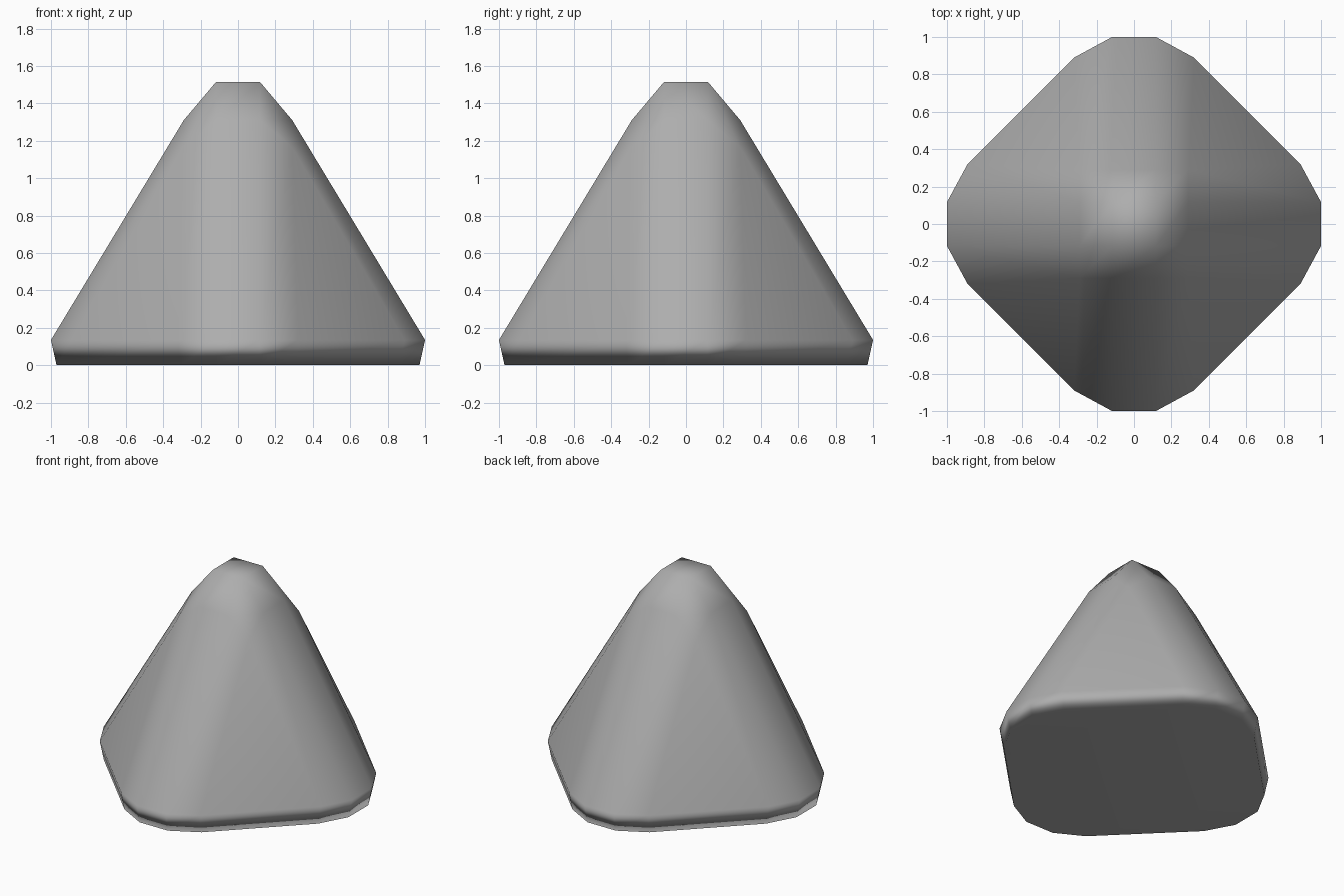
import bpy
import bmesh

cube = bpy.data.objects.get("Cube")
if cube:
    bpy.data.objects.remove(cube, do_unlink=True)

# Mid grey material
grey = bpy.data.materials.new("mid_grey")
grey.use_nodes = True
colour = (0.42, 0.42, 0.42, 1.0)
grey.diffuse_color = colour
grey.node_tree.nodes["Principled BSDF"].inputs["Base Color"].default_value = colour

# Key sizes: ridge half width, cap half width, skirt corner points
RIDGE, CAP = 0.117, 0.29
TOP_Z, RIDGE_Z, FACE_Z, SKIRT_Z = 1.515, 1.31, 1.165, 0.135
SKIRT_SIDE = [(0.89, -0.32), (1.0, -RIDGE), (1.0, RIDGE), (0.89, 0.32)]
BASE_SCALE = 0.97


def turn(x, y, quarter):
    """Rotate a point by quarter turns about the z axis."""
    for _ in range(quarter):
        x, y = -y, x
    return x, y


bm = bmesh.new()

# Rounded cap: a grid of four by four points that drops towards its corners
steps = [-CAP, -RIDGE, RIDGE, CAP]
heights = [TOP_Z, RIDGE_Z, FACE_Z]
grid = [[bm.verts.new((x, y, heights[(abs(x) == CAP) + (abs(y) == CAP)]))
         for y in steps] for x in steps]
for i in range(3):
    for j in range(3):
        bm.faces.new((grid[i][j], grid[i + 1][j], grid[i + 1][j + 1], grid[i][j + 1]))

# Cap border, counter-clockwise, one list per ridge
borders = [grid[3], [row[3] for row in reversed(grid)],
           list(reversed(grid[0])), [row[0] for row in grid]]

# Skirt ring and the slightly smaller base ring
skirt, base = [], []
for q in range(4):
    for px, py in SKIRT_SIDE:
        x, y = turn(px, py, q)
        skirt.append(bm.verts.new((x, y, SKIRT_Z)))
        base.append(bm.verts.new((x * BASE_SCALE, y * BASE_SCALE, 0)))

# Rounded ridges and the flat triangular sides between them
for q in range(4):
    ring, border = skirt[q * 4:q * 4 + 4], borders[q]
    for k in range(3):
        bm.faces.new((ring[k], ring[k + 1], border[k + 1], border[k]))
    bm.faces.new((ring[3], skirt[(q * 4 + 4) % 16], border[3]))

# Narrow wall under the skirt and the flat underside
for k in range(16):
    n = (k + 1) % 16
    bm.faces.new((base[k], base[n], skirt[n], skirt[k]))
bm.faces.new(list(reversed(base)))

bmesh.ops.recalc_face_normals(bm, faces=bm.faces[:])
for face in bm.faces:
    face.smooth = True

mesh = bpy.data.meshes.new("rounded_pyramid")
bm.to_mesh(mesh)
bm.free()
mesh.materials.append(grey)
pyramid = bpy.data.objects.new("rounded_pyramid", mesh)
bpy.context.collection.objects.link(pyramid)

# Keep the large sides nearly flat while the rounded edges blend softly
weighted = pyramid.modifiers.new("weighted_normals", 'WEIGHTED_NORMAL')
weighted.mode = 'FACE_AREA'
weighted.weight = 50
